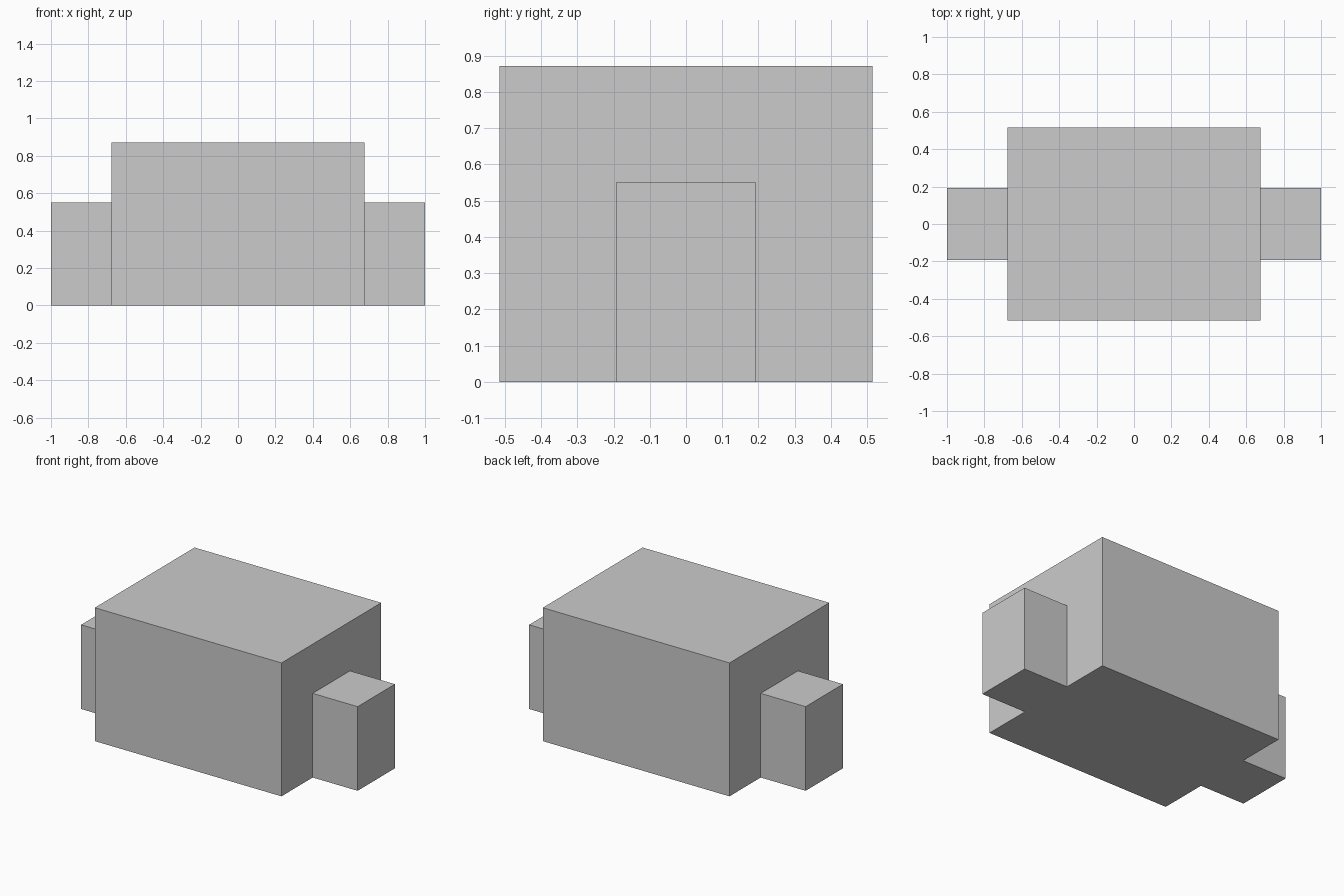
import bpy

if "Cube" in bpy.data.objects:
    bpy.data.objects.remove(bpy.data.objects["Cube"])


def box(name, sx, sy, sz):
    """Box standing on z = 0, centred on x and y."""
    bpy.ops.mesh.primitive_cube_add(size=1, location=(0, 0, sz / 2))
    ob = bpy.context.object
    ob.name = name
    ob.scale = (sx, sy, sz)
    bpy.ops.object.transform_apply(location=True, rotation=False, scale=True)
    return ob


# Main block, and a lower bar through it that forms both end blocks
end_blocks = box("end_blocks", 2.0, 0.385, 0.55)
body = box("main_block", 1.35, 1.03, 0.872)

# Fuse into one solid with a continuous underside
union = body.modifiers.new("union", 'BOOLEAN')
union.operation = 'UNION'
union.solver = 'EXACT'
union.object = end_blocks
bpy.ops.object.modifier_apply(modifier=union.name)
bpy.data.objects.remove(end_blocks, do_unlink=True)

# Merge the coplanar underside faces
bpy.ops.object.mode_set(mode='EDIT')
bpy.ops.mesh.select_all(action='SELECT')
bpy.ops.mesh.dissolve_limited(angle_limit=0.01)
bpy.ops.object.mode_set(mode='OBJECT')
